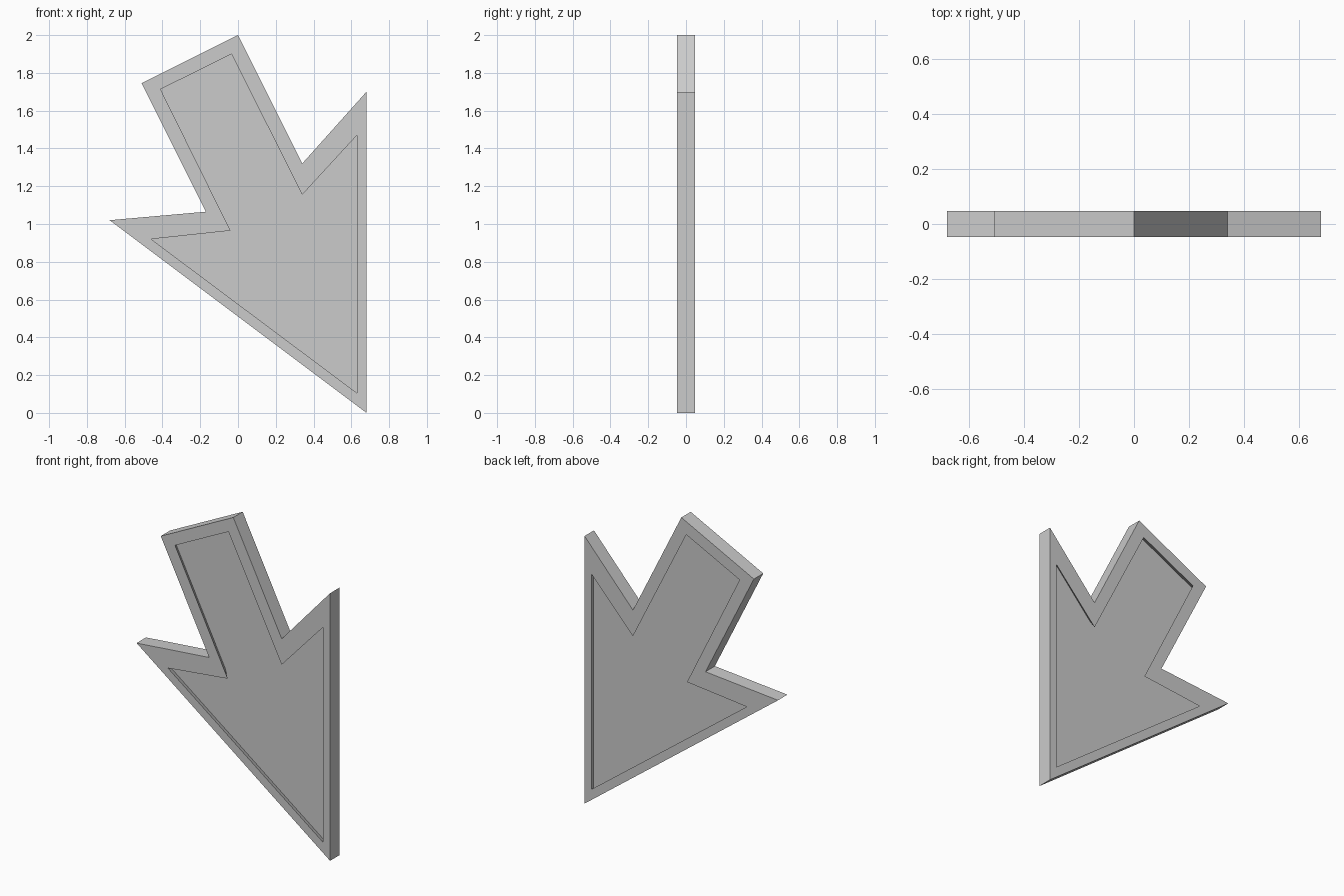
import bpy, bmesh
from mathutils import Vector

if "Cube" in bpy.data.objects:
    bpy.data.objects.remove(bpy.data.objects["Cube"])

# Outer arrow silhouette and matching inner panel outline, as (x, z)
OUTER = [(-0.51, 1.745), (0.0, 2.0), (0.34, 1.32), (0.68, 1.70),
         (0.68, 0.0), (-0.68, 1.02), (-0.17, 1.065)]
INNER = [(-0.41, 1.713), (-0.035, 1.90), (0.34, 1.155), (0.63, 1.47),
         (0.63, 0.105), (-0.46, 0.92), (-0.04, 0.965)]
HALF = 0.047      # half the plate thickness
FLOOR = 0.005     # half the thickness of the recessed web
UNDERCUT = 0.35   # how far the recess walls lean back under the rim

floor_outline = [tuple(Vector(i).lerp(Vector(o), UNDERCUT))
                 for i, o in zip(INNER, OUTER)]
bm = bmesh.new()


def loop(points, y):
    return [bm.verts.new((x, y, z)) for x, z in points]


def bridge(a, b):
    n = len(a)
    for i in range(n):
        j = (i + 1) % n
        bm.faces.new((a[i], a[j], b[j], b[i]))


# Front and back: flat rim, recess walls and panel floor
rims = []
for side in (-1, 1):
    rim = loop(OUTER, side * HALF)
    lip = loop(INNER, side * HALF)
    base = loop(floor_outline, side * FLOOR)
    bridge(rim, lip)
    bridge(lip, base)
    bm.faces.new(base)
    rims.append(rim)

# Outer edge of the plate
bridge(*rims)
bmesh.ops.recalc_face_normals(bm, faces=bm.faces)

mesh = bpy.data.meshes.new("arrow_plate")
bm.to_mesh(mesh)
bm.free()
arrow = bpy.data.objects.new("arrow_plate", mesh)
bpy.context.collection.objects.link(arrow)
